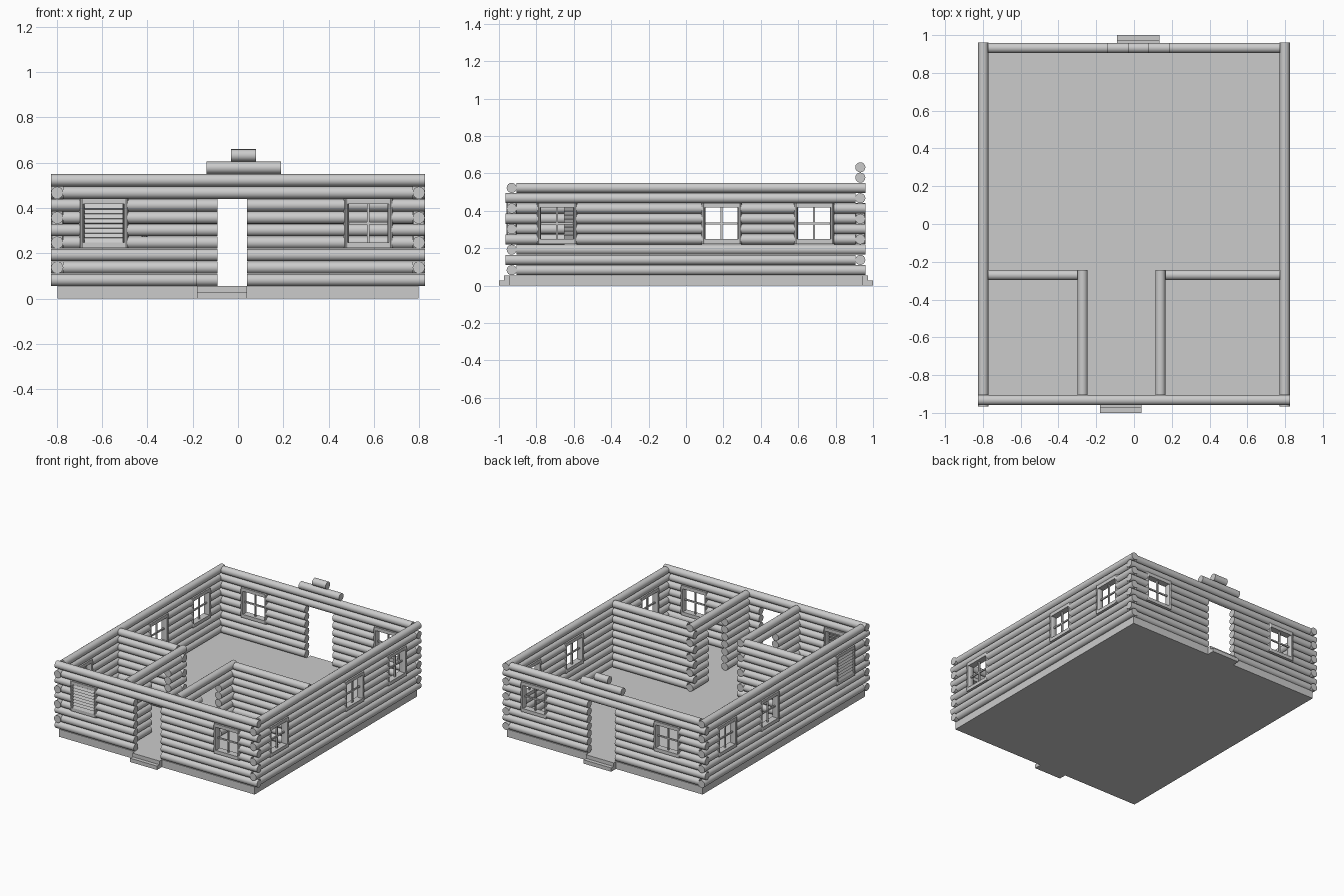
import bpy, bmesh, math
from mathutils import Matrix, Vector

if "Cube" in bpy.data.objects:
    bpy.data.objects.remove(bpy.data.objects["Cube"])

R, STEP, Z0 = 0.027, 0.055, 0.0825      # log radius, course spacing, first course
WIN_Z = (0.223, 0.443)                   # window frame bottom and top


def finish(name, bm, smooth=True):
    mesh = bpy.data.meshes.new(name)
    bm.to_mesh(mesh)
    bm.free()
    ob = bpy.data.objects.new(name, mesh)
    bpy.context.collection.objects.link(ob)
    if smooth:
        bpy.ops.object.select_all(action='DESELECT')
        ob.select_set(True)
        bpy.context.view_layer.objects.active = ob
        bpy.ops.object.shade_smooth_by_angle(angle=math.radians(35))
    return ob


def add_log(bm, a, b, M=Matrix(), ru=R, rv=R, sides=16):
    """Log from a to b (local); horizontal or vertical, elliptical if ru != rv."""
    a, b = Vector(a), Vector(b)
    d = b - a
    rot = d.to_track_quat('Z', 'Y').to_matrix().to_4x4()
    flat = Matrix.Diagonal((ru, rv, d.length, 1))
    bmesh.ops.create_cone(bm, cap_ends=True, segments=sides, radius1=1, radius2=1, depth=1,
                          matrix=M @ Matrix.Translation((a + b) / 2) @ rot @ flat)


def add_box(bm, lo, hi, M=Matrix()):
    lo, hi = Vector(lo), Vector(hi)
    bmesh.ops.create_cube(bm, size=1, matrix=M @ Matrix.Translation((lo + hi) / 2)
                          @ Matrix.Diagonal((*(hi - lo), 1)))


def frame(axis, fixed):
    """Local u runs along the wall, v across it."""
    if axis == 'x':
        return Matrix.Translation((0, fixed, 0))
    return Matrix.Translation((fixed, 0, 0)) @ Matrix.Rotation(math.pi / 2, 4, 'Z')


def wall(name, axis, fixed, even, odd, doors=(), windows=()):
    """Nine log courses; even and odd courses alternate their ends at corners."""
    bm, M = bmesh.new(), frame(axis, fixed)
    for i in range(9):
        cuts = [d for d in doors if i <= 6]
        cuts += [(c - 0.105, c + 0.105) for c in windows if 3 <= i <= 6]
        start, end = odd if i % 2 else even
        z = Z0 + i * STEP
        for lo, hi in sorted(cuts) + [(end, end)]:
            add_log(bm, (start, 0, z), (lo, 0, z), M)
            start = hi
    finish(name, bm)


def window(name, axis, fixed, c, shutter=0):
    """Log frame with a cross of bars, or slats on the given side."""
    bm, M = bmesh.new(), frame(axis, fixed) @ Matrix.Translation((c, 0, 0))
    z0, z1 = WIN_Z
    h, t = 0.11, 0.0125
    for s in (-1, 1):
        add_log(bm, (s * (h - t), 0, z0), (s * (h - t), 0, z1), M, t, R, 12)
    for z in (z0 + t, z1 - t):
        add_box(bm, (-h + t, -0.024, z - t), (h - t, 0.024, z + t), M)
    if shutter:
        n = 8
        pitch = (z1 - z0 - 4 * t) / n
        for k in range(n):
            S = (M @ Matrix.Translation((0, shutter * 0.016, z0 + 2 * t + (k + 0.5) * pitch))
                 @ Matrix.Rotation(shutter * math.radians(25), 4, 'X'))
            add_box(bm, (-h + 2 * t, -0.003, -0.013), (h - 2 * t, 0.003, 0.013), S)
    else:
        zm = (z0 + z1) / 2
        add_box(bm, (-0.005, -0.006, z0 + t), (0.005, 0.006, z1 - t), M)
        add_box(bm, (-h + t, -0.005, zm - 0.005), (h - t, 0.005, zm + 0.005), M)
    finish(name, bm)


# floor slab and the two door steps
bm = bmesh.new()
add_box(bm, (-0.797, -0.945, 0), (0.797, 0.945, 0.055))
finish("floor_slab", bm, False)
for name, s, x0, x1 in (("front_step", -1, -0.18, 0.04), ("back_step", 1, -0.09, 0.135)):
    bm = bmesh.new()
    prof = [(0.945, 0), (1, 0), (1, 0.028), (0.972, 0.028), (0.972, 0.055), (0.945, 0.055)]
    face = bm.faces.new([bm.verts.new((x0, s * y, z)) for y, z in prof])
    ext = bmesh.ops.extrude_face_region(bm, geom=[face])
    bmesh.ops.translate(bm, vec=(x1 - x0, 0, 0),
                        verts=[g for g in ext['geom'] if isinstance(g, bmesh.types.BMVert)])
    bmesh.ops.recalc_face_normals(bm, faces=bm.faces)
    finish(name, bm, False)

# outer walls
LONG, SHORT = (-0.825, 0.825), (-0.773, 0.773)
side_wins = (-0.69, 0.19, 0.685)
wall("front_wall", 'x', -0.932, LONG, SHORT, [(-0.18, 0.04)], (-0.592, 0.575))
wall("back_wall", 'x', 0.932, SHORT, LONG, [(-0.09, 0.135)], (-0.51, 0.575))
for name, x in (("left", -0.798), ("right", 0.798)):
    wall(name + "_wall", 'y', x, (-0.905, 0.96), (-0.965, 0.905), windows=side_wins)
    for k, y in enumerate(side_wins):
        window(f"{name}_window_{k + 1}", 'y', x, y, 1 if x < 0 and k == 0 else 0)
window("front_shuttered_window", 'x', -0.932, -0.592, -1)
window("front_window", 'x', -0.932, 0.575)
window("back_window_1", 'x', 0.932, -0.51)
window("back_window_2", 'x', 0.932, 0.575)

# short stacked logs above the back door
bm = bmesh.new()
for i, x0, x1 in ((9, -0.14, 0.19), (10, -0.03, 0.08)):
    add_log(bm, (x0, 0.932, Z0 + i * STEP), (x1, 0.932, Z0 + i * STEP))
finish("gable_logs", bm)

# two inner rooms, each with a doorway onto the hall
wall("left_room_back_wall", 'x', -0.27, (-0.773, -0.299), (-0.773, -0.245))
wall("right_room_back_wall", 'x', -0.27, (0.167, 0.773), (0.113, 0.773))
for name, x in (("left", -0.272), ("right", 0.14)):
    wall(name + "_room_hall_wall", 'y', x, (-0.905, -0.243), (-0.905, -0.297),
         [(-0.65, -0.43)])
